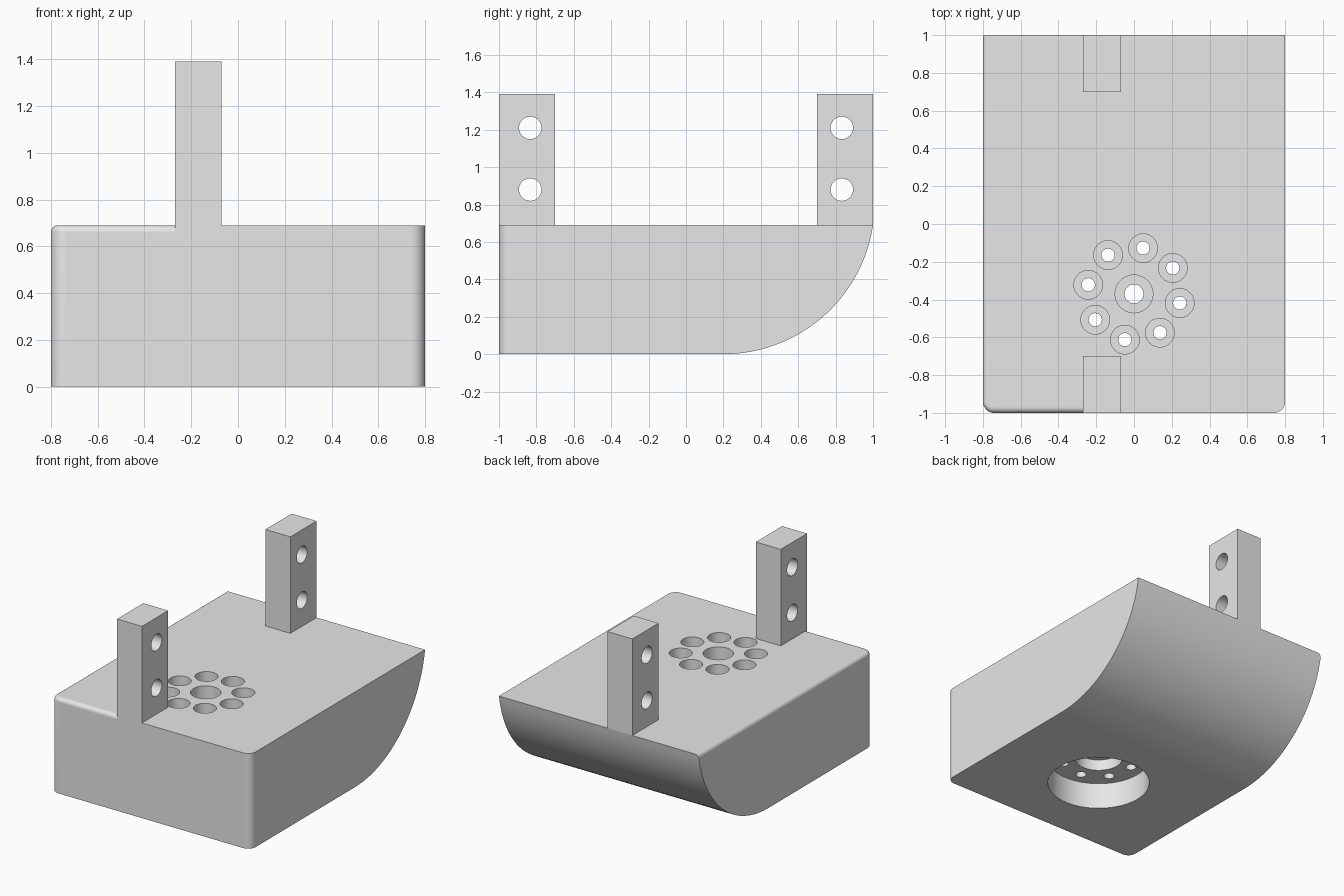
import bpy, bmesh, math
from mathutils import Matrix, Vector

cube = bpy.data.objects.get("Cube")
if cube:
    bpy.data.objects.remove(cube, do_unlink=True)

TOP = 0.69       # body height
SPLIT = -0.27    # rounded top edge stops at the front post
HOLE_Y = -0.37   # centre of the hole pattern

grey = bpy.data.materials.new("light_grey")
grey.use_nodes = True
grey.diffuse_color = (0.8, 0.8, 0.8, 1)
grey.node_tree.nodes["Principled BSDF"].inputs["Base Color"].default_value = (0.8, 0.8, 0.8, 1)


def to_object(name, bm):
    bmesh.ops.recalc_face_normals(bm, faces=bm.faces[:])
    mesh = bpy.data.meshes.new(name)
    bm.to_mesh(mesh)
    bm.free()
    mesh.materials.append(grey)
    obj = bpy.data.objects.new(name, mesh)
    bpy.context.collection.objects.link(obj)
    return obj


def combine(target, other, operation):
    """Apply a boolean and discard the helper object."""
    other.hide_render = True
    mod = target.modifiers.new("boolean", 'BOOLEAN')
    mod.operation, mod.solver, mod.object = operation, 'EXACT', other
    bpy.context.view_layer.update()
    bpy.context.view_layer.objects.active = target
    bpy.ops.object.modifier_apply(modifier=mod.name)
    bpy.data.objects.remove(other, do_unlink=True)


def lathe(profile, matrix, steps=64):
    """Stepped round cutter from (radius, height) points."""
    bm = bmesh.new()
    pts = [(0, profile[0][1])] + profile + [(0, profile[-1][1])]
    verts = [bm.verts.new((r, 0, h)) for r, h in pts]
    edges = [bm.edges.new(pair) for pair in zip(verts, verts[1:])]
    bmesh.ops.spin(bm, geom=verts + edges, axis=(0, 0, 1), cent=(0, 0, 0),
                   steps=steps, angle=math.tau)
    bmesh.ops.remove_doubles(bm, verts=bm.verts[:], dist=1e-5)
    bm.transform(matrix)
    return to_object("cutter", bm)


def finish(obj):
    """Smooth the curves and keep flat planes flat."""
    bpy.ops.object.select_all(action='DESELECT')
    obj.select_set(True)
    bpy.context.view_layer.objects.active = obj
    bpy.ops.object.shade_smooth_by_angle(angle=math.radians(30))
    for face in obj.data.polygons:
        if max(abs(c) for c in face.normal) > 0.99999:
            face.use_smooth = False


def mid(edge):
    return (edge.verts[0].co + edge.verts[1].co) / 2


def body_piece(name, x0, x1, round_top):
    """Extrude the side profile, then round its outer edges."""
    bm = bmesh.new()
    radius = (0.8 ** 2 + TOP ** 2) / (2 * TOP)
    sweep = math.asin(0.8 / radius)
    arc = [(0.2 + radius * math.sin(sweep * i / 24),
            radius * (1 - math.cos(sweep * i / 24))) for i in range(24)]
    outline = [(-1, 0)] + arc + [(1, TOP), (-1, TOP)]
    face = bm.faces.new([bm.verts.new((x0, y, z)) for y, z in outline])
    side = bmesh.ops.extrude_face_region(bm, geom=[face])["geom"]
    bmesh.ops.translate(bm, vec=(x1 - x0, 0, 0),
                        verts=[v for v in side if isinstance(v, bmesh.types.BMVert)])
    bmesh.ops.recalc_face_normals(bm, faces=bm.faces[:])
    # Front vertical corner
    corner = [e for e in bm.edges
              if all(v.co.y < -0.99 and abs(v.co.x) > 0.79 for v in e.verts)]
    bmesh.ops.bevel(bm, geom=corner, offset=0.06, segments=10, profile=0.5,
                    affect='EDGES')
    # Top rim along the side, the corner and the front
    if round_top:
        rim = [e for e in bm.edges if all(v.co.z > TOP - 1e-4 for v in e.verts)
               and mid(e).x < x1 - 1e-4 and mid(e).y < 1 - 1e-4]
        bmesh.ops.bevel(bm, geom=rim, offset=0.028, segments=6, profile=0.5,
                        affect='EDGES')
    return to_object(name, bm)


# Body
body = body_piece("body", SPLIT, 0.8, False)
combine(body, body_piece("body_side", -0.8, SPLIT, True), 'UNION')

# Recess below, with the stepped centre hole
bore = [(0.34, -0.1), (0.34, 0.19), (0.16, 0.19), (0.16, 0.27),
        (0.05, 0.27), (0.05, 0.37), (0.1, 0.37), (0.1, 0.8)]
combine(body, lathe(bore, Matrix.Translation((0, HOLE_Y, 0)), 96), 'DIFFERENCE')

# Ring of eight counterbored holes
for i in range(8):
    a = math.radians(33.75 + 45 * i)
    spot = Vector((0.247 * math.cos(a), HOLE_Y + 0.247 * math.sin(a), 0))
    hole = [(0.035, 0.1), (0.035, 0.29), (0.076, 0.29), (0.076, 0.8)]
    combine(body, lathe(hole, Matrix.Translation(spot), 48), 'DIFFERENCE')
finish(body)

# Two upright posts with cross holes
for name, sign in (("front_post", -1), ("back_post", 1)):
    bm = bmesh.new()
    bmesh.ops.create_cube(bm, size=1)
    bm.transform(Matrix.Translation((SPLIT + 0.1, sign * 0.85, TOP + 0.35))
                 @ Matrix.Diagonal((0.2, 0.3, 0.7, 1)))
    post = to_object(name, bm)
    for z in (0.88, 1.21):
        place = Matrix.Translation((SPLIT + 0.1, sign * 0.833, z)) @ Matrix.Rotation(math.pi / 2, 4, 'Y')
        combine(post, lathe([(0.06, -0.2), (0.06, 0.2)], place, 48), 'DIFFERENCE')
    finish(post)
